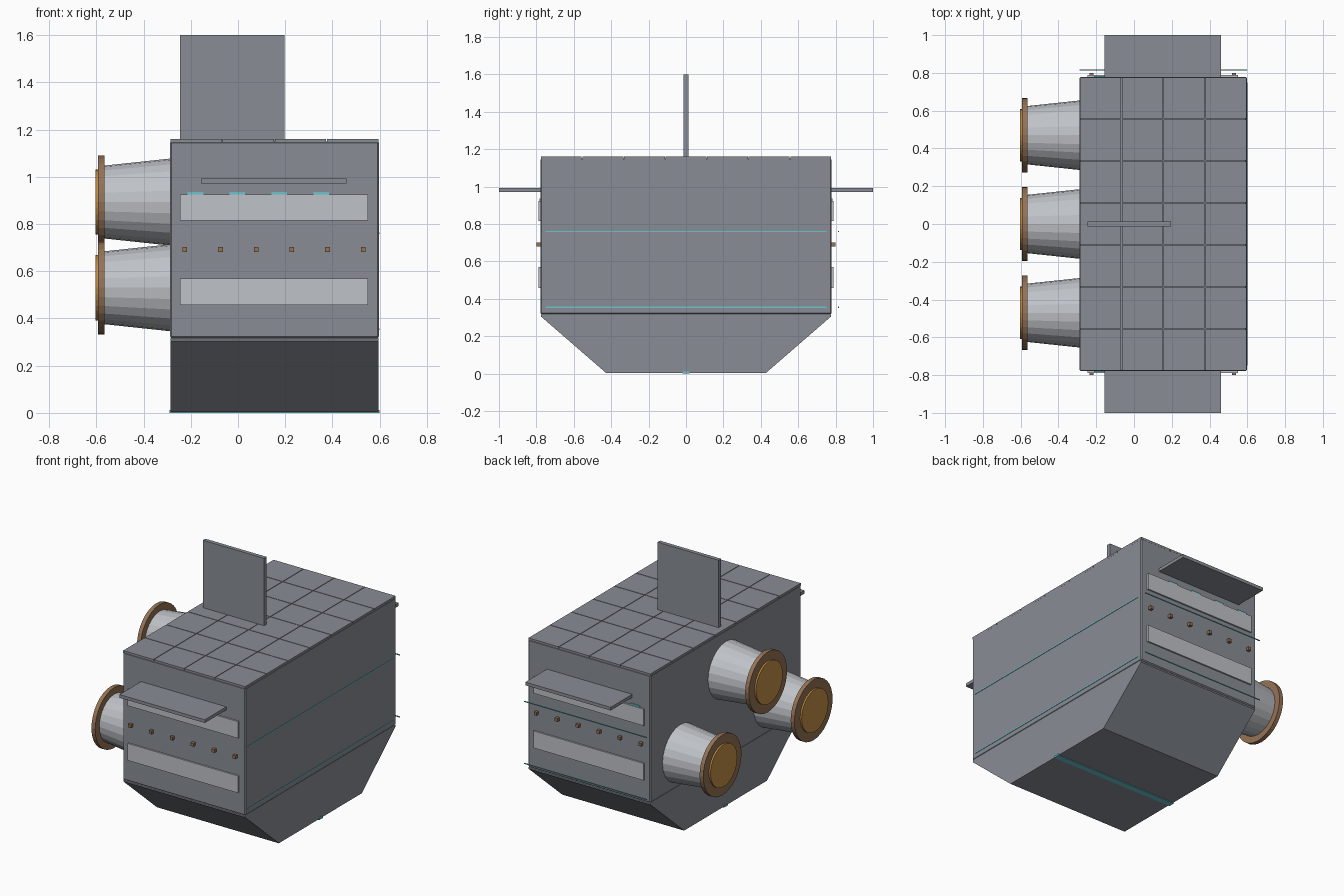
import bpy, bmesh, math

if "Cube" in bpy.data.objects:
    bpy.data.objects.remove(bpy.data.objects["Cube"])


def material(name, r, g, b):
    m = bpy.data.materials.new(name)
    m.diffuse_color = (r, g, b, 1)
    m.use_nodes = True
    m.node_tree.nodes["Principled BSDF"].inputs["Base Color"].default_value = m.diffuse_color
    return m


HULL = material("hull_grey", 0.25, 0.27, 0.30)
PALE = material("pale_metal", 0.52, 0.54, 0.57)
COPPER = material("copper", 0.30, 0.17, 0.09)
GLOW = material("engine_orange", 0.55, 0.27, 0.06)
CYAN = material("cyan_light", 0.15, 0.55, 0.62)


def finish(name, bm, mat, bevel=0):
    bmesh.ops.recalc_face_normals(bm, faces=bm.faces)
    me = bpy.data.meshes.new(name)
    bm.to_mesh(me)
    bm.free()
    ob = bpy.data.objects.new(name, me)
    bpy.context.collection.objects.link(ob)
    me.materials.append(mat)
    if bevel:
        mod = ob.modifiers.new("bevel", "BEVEL")
        mod.width = bevel
        mod.segments = 1
    return ob


def box(name, x, y, z, mat, bevel=0):
    """Box from (min, max) ranges along each axis."""
    bm = bmesh.new()
    bmesh.ops.create_cube(bm, size=1)
    for v in bm.verts:
        v.co = [r[0] if c < 0 else r[1] for c, r in zip(v.co, (x, y, z))]
    return finish(name, bm, mat, bevel)


def prism_x(name, profile, x, mat, bevel=0):
    """Extrude a (y, z) profile along x."""
    bm = bmesh.new()
    face = bm.faces.new([bm.verts.new((x[0], y, z)) for y, z in profile])
    out = bmesh.ops.extrude_face_region(bm, geom=[face])
    for v in out["geom"]:
        if isinstance(v, bmesh.types.BMVert):
            v.co.x = x[1]
    return finish(name, bm, mat, bevel)


def drum_x(name, x0, x1, r0, r1, y, z, mat, sides=24):
    """Cone or cylinder along x, radius r0 at x0 and r1 at x1."""
    bm = bmesh.new()
    bmesh.ops.create_cone(bm, cap_ends=True, segments=sides,
                          radius1=r0, radius2=r1, depth=abs(x1 - x0))
    for v in bm.verts:
        a, b, c = v.co
        v.co = (x0 if c < 0 else x1, y + a, z + b)
    return finish(name, bm, mat)


# Main body and tapered keel
X0, X1, Y = -0.288, 0.597, 0.778
box("main_body", (X0, X1), (-Y, Y), (0.318, 1.15), HULL, 0.006)
prism_x("lower_hull", [(-0.428, 0.004), (0.428, 0.004), (Y - 0.003, 0.305),
                       (Y - 0.003, 0.314), (3 - Y - 2.222 + Y - 0.008, 0.320),
                       (-Y + 0.008, 0.320), (-Y + 0.003, 0.314), (-Y + 0.003, 0.305)],
        (X0 + 0.002, X1 - 0.002), HULL)

# Roof tiles separated by narrow grooves
tx, ty, gap = (X1 - X0) / 4, 2 * Y / 7, 0.002
for i in range(4):
    for j in range(7):
        xa, ya = X0 + i * tx, -Y + j * ty
        box(f"roof_tile_{i}_{j}", (xa + gap, xa + tx - gap),
            (ya + gap, ya + ty - gap), (1.145, 1.16), HULL)

# Roof fin
box("roof_fin", (-0.245, 0.197), (-0.013, 0.013), (1.14, 1.60), HULL)

# Matching details on the front and back ends
for side, s in (("front", -1), ("back", 1)):
    def span(a, b):
        return tuple(sorted((s * a, s * b)))
    box(f"{side}_wing", (-0.156, 0.46), span(0.77, 1.0), (0.972, 0.993), HULL)
    for label, z in (("upper", (0.815, 0.924)), ("lower", (0.458, 0.569))):
        box(f"{side}_{label}_panel", (-0.246, 0.551), span(0.77, 0.788), z, PALE)
    for i in range(6):
        x = -0.225 + i * 0.151
        box(f"{side}_stud_{i}", (x - 0.01, x + 0.01), span(0.77, 0.799), (0.681, 0.702), COPPER)
    for i in range(4):
        x = -0.18 + i * 0.1775
        box(f"{side}_window_{i}", (x - 0.033, x + 0.033), span(0.77, 0.784), (0.90, 0.935), CYAN)

# Thin light strips: right side, beyond the back end, and along the keel
for i, z in enumerate((0.355, 0.76)):
    box(f"right_light_strip_{i}", (0.59, 0.6), (-0.75, 0.75), (z - 0.003, z + 0.003), CYAN)
    box(f"back_light_strip_{i}", (X0, X1), (0.813, 0.817), (z - 0.003, z + 0.003), CYAN)
box("keel_light", (X0 - 0.002, 0.6), (-0.02, 0.02), (0, 0.012), CYAN)

# Three engines in a triangle on the left side
for i, (y, z) in enumerate(((-0.47, 0.53), (0.0, 0.893), (0.47, 0.53))):
    drum_x(f"engine_nozzle_{i}", -0.27, -0.57, 0.186, 0.154, y, z, PALE)
    drum_x(f"engine_flange_{i}", -0.565, -0.592, 0.197, 0.197, y, z, COPPER, 32)
    drum_x(f"engine_glow_{i}", -0.58, -0.603, 0.138, 0.138, y, z, GLOW, 32)
